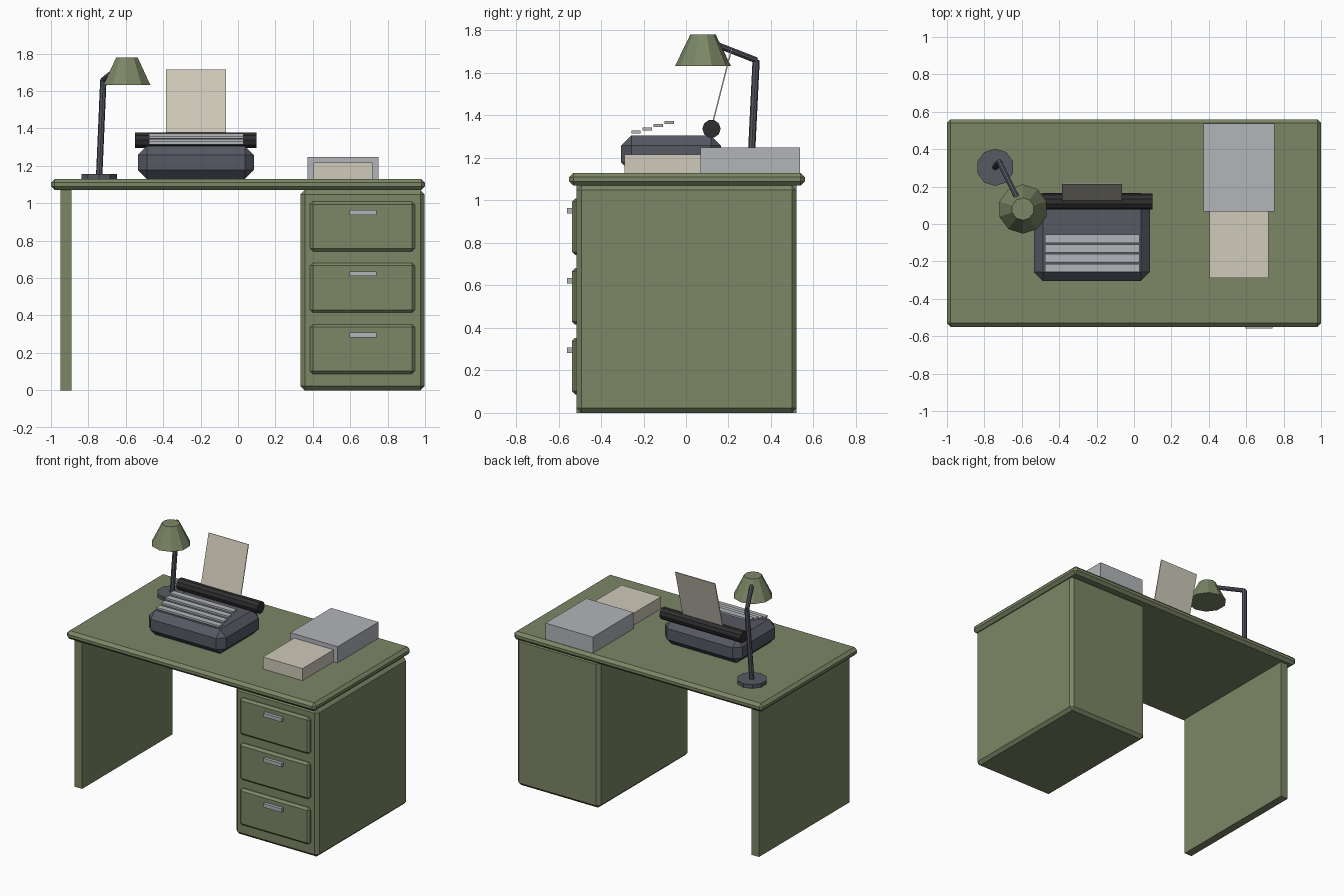
import bpy
from mathutils import Vector

cube = bpy.data.objects.get("Cube")
if cube:
    bpy.data.objects.remove(cube, do_unlink=True)


def material(name, rgb):
    m = bpy.data.materials.new(name)
    m.use_nodes = True
    m.diffuse_color = (*rgb, 1)
    m.node_tree.nodes["Principled BSDF"].inputs["Base Color"].default_value = (*rgb, 1)
    return m


GREEN = material("olive green", (0.2, 0.24, 0.13))
CREAM = material("cream paper", (0.62, 0.59, 0.49))
GREY = material("light grey", (0.45, 0.46, 0.49))
SLATE = material("slate grey", (0.095, 0.1, 0.125))
BLACK = material("black rubber", (0.028, 0.028, 0.03))


def finish(name, mat):
    ob = bpy.context.object
    ob.name = name
    ob.data.materials.append(mat)
    return ob


def box(name, mat, low, high, bevel=0):
    """Box between two corners, with an optional flat chamfer."""
    low, high = Vector(low), Vector(high)
    bpy.ops.mesh.primitive_cube_add(size=1, location=(low + high) / 2)
    ob = finish(name, mat)
    ob.scale = high - low
    bpy.ops.object.transform_apply(location=False, rotation=False, scale=True)
    if bevel:
        mod = ob.modifiers.new("Chamfer", "BEVEL")
        mod.width = bevel
        mod.segments = 1
    return ob


def rod(name, mat, start, end, r1, r2=None, sides=10):
    """Closed cylinder or cone between two points."""
    start, end = Vector(start), Vector(end)
    axis = end - start
    bpy.ops.mesh.primitive_cone_add(vertices=sides, radius1=r1, radius2=r1 if r2 is None else r2,
                                    depth=axis.length, location=(start + end) / 2)
    ob = finish(name, mat)
    ob.rotation_mode = "QUATERNION"
    ob.rotation_quaternion = Vector((0, 0, 1)).rotation_difference(axis)
    return ob


# Desk
TOP = 1.13
box("desk_top", GREEN, (-1, -0.55, 1.07), (1, 0.56, TOP), 0.02)
box("side_panel", GREEN, (-0.95, -0.515, 0), (-0.89, 0.52, 1.08))
box("drawer_cabinet", GREEN, (0.335, -0.515, 0), (0.998, 0.52, 1.07), 0.022)

# Drawers with handles
for i in range(3):
    z = 0.22 + i * 0.328
    box(f"drawer_{i + 1}", GREEN, (0.385, -0.537, z - 0.133), (0.945, -0.49, z + 0.133), 0.015)
    box(f"drawer_handle_{i + 1}", GREY, (0.595, -0.56, z + 0.062), (0.74, -0.53, z + 0.088))

# Typewriter
box("typewriter_body", SLATE, (-0.535, -0.305, TOP), (0.085, 0.165, 1.306), 0.048)
rod("typewriter_roller", BLACK, (-0.55, 0.12, 1.337), (0.1, 0.12, 1.337), 0.043)
for i in range(4):
    y, z = -0.235 + i * 0.052, 1.322 + i * 0.015
    box(f"key_row_{i + 1}", GREY, (-0.475, y - 0.022, z - 0.007), (0.03, y + 0.022, z + 0.007))

# Sheet leaning back from the roller
sheet = box("typed_sheet", CREAM, (-0.385, 0.165, 1.34), (-0.065, 0.171, 1.721))
sheet.rotation_euler.x = -0.25

# Paper stacks
box("grey_paper_stack", GREY, (0.372, 0.068, TOP), (0.752, 0.537, 1.248))
box("cream_paper_stack", CREAM, (0.403, -0.29, TOP), (0.72, 0.068, 1.217))

# Desk lamp
elbow = (-0.72, 0.33, 1.66)
rod("lamp_base", SLATE, (-0.742, 0.303, TOP), (-0.742, 0.303, 1.157), 0.1)
rod("lamp_post", SLATE, (-0.742, 0.305, 1.15), elbow, 0.017, sides=8)
rod("lamp_arm", SLATE, elbow, (-0.596, 0.082, 1.757), 0.015, sides=8)
rod("lamp_shade", GREEN, (-0.594, 0.08, 1.632), (-0.594, 0.08, 1.78), 0.132, 0.06)
